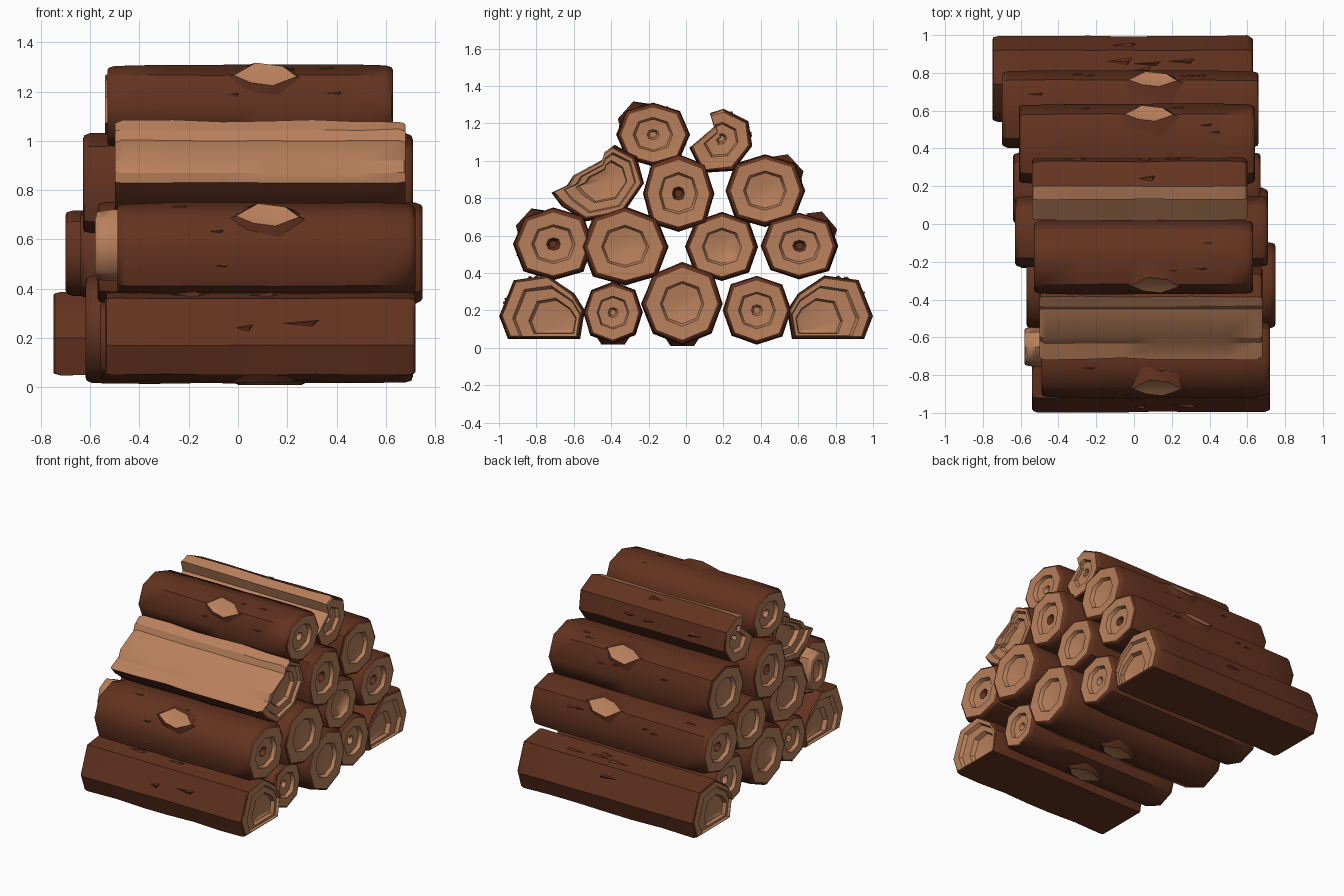
import bpy, bmesh, math, random
from mathutils import Vector

if "Cube" in bpy.data.objects:
    bpy.data.objects.remove(bpy.data.objects["Cube"])

random.seed(4)


def material(name, rgb):
    m = bpy.data.materials.new(name)
    m.diffuse_color = (*rgb, 1)
    m.use_nodes = True
    m.node_tree.nodes["Principled BSDF"].inputs["Base Color"].default_value = m.diffuse_color
    return m


MATS = [material("brown bark", (0.126, 0.033, 0.014)),
        material("pale cut wood", (0.485, 0.217, 0.107))]
BARK, WOOD = 0, 1


def finish(bm, name, angle=50):
    bmesh.ops.recalc_face_normals(bm, faces=bm.faces)
    for f in bm.faces:
        f.smooth = True
    for e in bm.edges:
        same = len({f.material_index for f in e.link_faces}) == 1
        e.smooth = same and e.calc_face_angle(3.2) < math.radians(angle)
    me = bpy.data.meshes.new(name)
    bm.to_mesh(me)
    bm.free()
    for m in MATS:
        me.materials.append(m)
    ob = bpy.data.objects.new(name, me)
    bpy.context.collection.objects.link(ob)


def centre(profile):
    return sum((Vector(p) for p in profile), Vector((0, 0))) / len(profile)


def round_profile(cy, cz, ry, rz, sides=8):
    """Slightly uneven polygon, clockwise from the left as seen from the right."""
    pts = []
    for i in range(sides):
        a = math.pi - math.tau * i / sides
        r = 1 + (0.05 if i % 2 else 0) + random.uniform(-0.025, 0.025)
        pts.append((cy + ry * r * math.cos(a), cz + rz * r * math.sin(a)))
    return pts


# End caps: (depth, scale, material of the strip that follows)
PLAIN = [(0.04, 0.15, WOOD), (0.027, 0.50, WOOD), (0.004, 0.56, WOOD), (0, 0.90, BARK)]
HOLE = [(0.06, 0.10, WOOD), (0.03, 0.17, WOOD)] + PLAIN[1:]
DARK_HOLE = [(0.06, 0.10, BARK), (0.03, 0.18, WOOD)] + PLAIN[1:]
STEPPED = [(0.06, 0.25, WOOD), (0.05, 0.52, WOOD), (0.022, 0.56, WOOD),
           (0.02, 0.76, WOOD), (0, 0.80, WOOD), (0, 0.93, BARK)]
RIM = [(0.006, 0.97, BARK), (0.03, 1.01, BARK)]


def log(name, x0, x1, profile, cap, bare=(), pivot=None, all_wood=False):
    """Loft a log along x: hollowed end, slightly bulging body, hollowed end."""
    wobble = 0.03 if bare else 0.014
    body = 1.0 if bare or pivot else 1.03
    c = centre(profile)
    pv = Vector(pivot) if pivot else c
    ends = cap + RIM
    k = len(ends)
    secs = [(x0 + d, s) for d, s, _ in ends]
    secs += [(x0 + (x1 - x0) * t, body) for t in (0.2, 0.37, 0.52, 0.68, 0.84)]
    secs += [(x1 - d, s) for d, s, _ in reversed(ends)]
    n, m = len(secs), len(profile)
    bm = bmesh.new()
    rings = []
    for x, s in secs:
        o = pv if s < 0.85 else c
        ring = []
        for p in profile:
            q = o + (Vector(p) - o) * s * (1 + random.uniform(-wobble, wobble))
            ring.append(bm.verts.new((x, q.x, q.y)))
        rings.append(ring)
    for i in range(n - 1):
        j = min(i, n - 2 - i)
        mat = ends[j][2] if j < k - 1 else BARK
        for a in range(m):
            b = (a + 1) % m
            f = bm.faces.new((rings[i][a], rings[i][b], rings[i + 1][b], rings[i + 1][a]))
            outer = j >= k - 3
            f.material_index = WOOD if all_wood or (outer and a in bare) else mat
    for r in (rings[0], rings[-1]):
        bm.faces.new(r).material_index = cap[0][2]
    finish(bm, name, 30 if bare or pivot else 50)


def knot(name, x, corner, profile):
    """Flared bark collar with a pale sawn branch face, on one corner of a log."""
    c = centre(profile)
    yz = c + (Vector(profile[corner]) - c) * 1.02
    d = (yz - c).normalized()
    out, side = Vector((0, d.x, d.y)), Vector((0, -d.y, d.x))
    base = Vector((x, yz.x, yz.y))
    shape = [(-1, .1), (-.45, .75), (.25, 1), (1, .2), (.55, -.7), (-.3, -1)]
    bm = bmesh.new()
    rings = []
    for sx, sy, h in ((0.27, 0.11, -0.065), (0.128, 0.062, 0.008), (0.115, 0.054, 0.006)):
        rings.append([bm.verts.new(base + Vector((u * sx, 0, 0)) + side * v * sy + out * h)
                      for u, v in shape])
    for i in range(2):
        for a in range(6):
            b = (a + 1) % 6
            f = bm.faces.new((rings[i][a], rings[i][b], rings[i + 1][b], rings[i + 1][a]))
            f.material_index = i
    bm.faces.new(rings[2]).material_index = WOOD
    bm.faces.new(rings[0])
    finish(bm, name, 40)


def chips(name, x0, x1, profile, edges, count=5):
    """Small raised bark chips along the visible sides."""
    c = centre(profile)
    bm = bmesh.new()
    for _ in range(count):
        a = random.choice(edges)
        p, q = Vector(profile[a]), Vector(profile[(a + 1) % len(profile)])
        t = (q - p).normalized()
        mid = c + (p.lerp(q, random.uniform(0.3, 0.7)) - c) * 1.02
        nrm = Vector((-t.y, t.x))
        nrm = nrm if nrm.dot(mid - c) > 0 else -nrm
        o = Vector((random.uniform(x0 + 0.15, x1 - 0.2), *mid))
        T, N = Vector((0, *t)), Vector((0, *nrm))
        ln, w = random.uniform(0.04, 0.09), random.uniform(0.012, 0.025)
        v = [bm.verts.new(o + Vector((dx, 0, 0)) + T * dt + N * dn) for dx, dt, dn in
             ((-ln, 0, -.006), (ln, w, -.006), (ln * .6, -w, -.006), (ln * .7, 0, .009))]
        for tri in ((0, 1, 2), (0, 1, 3), (1, 2, 3), (2, 0, 3)):
            bm.faces.new([v[i] for i in tri])
    finish(bm, name, 20)


# Round logs: left x, right x, end style, (centre y, centre z, half width, half height)
ROUND = {
    "base_second": (-.56, .66, HOLE, (-.39, .19, .156, .158)),
    "base_middle": (-.62, .71, PLAIN, (-.02, .235, .207, .210)),
    "base_fourth": (-.60, .64, HOLE, (.378, .2, .176, .178)),
    "second_front": (-.49, .72, DARK_HOLE, (-.71, .555, .205, .188)),
    "second_left": (-.57, .75, PLAIN, (-.325, .54, .222, .203)),
    "second_right": (-.64, .67, PLAIN, (.192, .54, .19, .18)),
    "second_back": (-.70, .66, DARK_HOLE, (.605, .545, .203, .170)),
    "third_middle": (-.63, .71, DARK_HOLE, (-.04, .825, .188, .203)),
    "third_back": (-.61, .64, PLAIN, (.423, .84, .206, .188)),
    "top_front": (-.53, .63, HOLE, (-.175, 1.14, .188, .165)),
}
built = {}
for name, (x0, x1, cap, dims) in ROUND.items():
    built[name] = (x0, x1, round_profile(*dims))
    log(name + "_log", *built[name], cap)

# Flat-bottomed split logs at the two ends of the base, mirrored
half = [(-.995, .17), (-.92, .36), (-.74, .385), (-.6, .29), (-.545, .2), (-.57, .05), (-.95, .05)]
built["base_front"] = (-.54, .72, half)
built["base_back"] = (-.75, .63, [(-y, z) for y, z in reversed(half)])
log("base_front_split_log", *built["base_front"], STEPPED, pivot=(-.64, .11))
log("base_back_split_log", *built["base_back"], STEPPED, pivot=(.64, .11))

# Split logs with bare wood faces
slab = [(-.715, .83), (-.63, .87), (-.6, .92), (-.45, 1.0), (-.435, 1.045), (-.385, 1.08),
        (-.27, 1.02), (-.23, .88), (-.34, .72), (-.54, .68), (-.66, .76)]
log("third_front_split_log", -.50, .68, slab, STEPPED, (0, 1, 2, 3, 4), (-.42, .9))
notched = [(.02, 1.07), (.15, 1.18), (.13, 1.25), (.2, 1.275), (.33, 1.21), (.35, 1.08),
           (.25, .95), (.09, .94)]
built["top_back"] = (-.54, .60, notched)
log("top_back_split_log", *built["top_back"], HOLE, (0, 1, 2))

# Bare axe-cut stub on the left end of the front log in the second row
stub = round_profile(-.65, .575, .10, .14)
log("second_front_bare_end", -.58, -.40, stub, PLAIN, all_wood=True)

# Sawn-off branch knots on upper and lower corners
for name, x, corner in (("second_front", .12, 1), ("top_front", .11, 1), ("third_back", .08, 3),
                        ("second_back", .1, 3), ("base_middle", .13, 6), ("base_second", .1, 6)):
    knot(name + "_knot", x, corner, built[name][2])

# Bark chips on the exposed logs
for name, edges in (("base_front", (0, 1)), ("second_front", (0, 1, 7)), ("top_front", (0, 1, 2)),
                    ("base_back", (4, 5)), ("second_back", (2, 3)), ("third_back", (2, 3)),
                    ("top_back", (3, 4))):
    chips(name + "_bark_chips", *built[name], edges)
